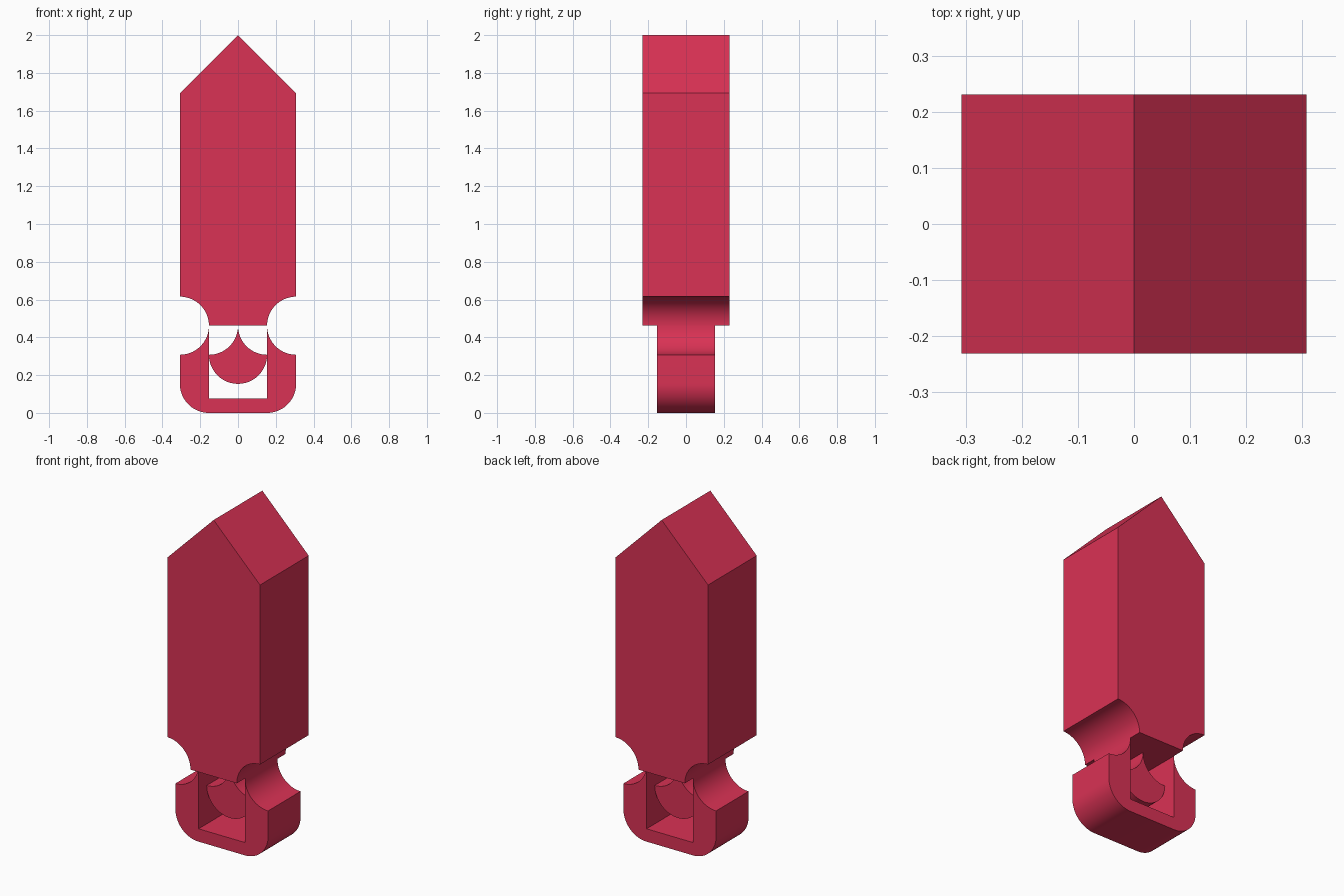
import bpy, bmesh, math

if "Cube" in bpy.data.objects:
    bpy.data.objects.remove(bpy.data.objects["Cube"])

U = 2 / 13          # module: the model is 13 modules tall
SEG = 20            # segments per quarter arc

mat = bpy.data.materials.new("red")
mat.diffuse_color = (0.70, 0.032, 0.09, 1)
mat.use_nodes = True
mat.node_tree.nodes["Principled BSDF"].inputs["Base Color"].default_value = mat.diffuse_color


def arc(cx, cz, a0, a1):
    """Quarter arc of one module radius, angles in degrees."""
    pts = []
    for i in range(SEG + 1):
        a = math.radians(a0 + (a1 - a0) * i / SEG)
        pts.append((cx + math.cos(a), cz + math.sin(a)))
    return pts


def mirrored(right):
    """Close a right-hand outline with its mirror image, merging points on the axis."""
    left = [(-x, z) for x, z in reversed(right) if abs(x) > 1e-6]
    return right + left


def extrude_profile(name, profile, half_depth):
    """Extrude an xz outline (in modules) symmetrically along y."""
    bm = bmesh.new()
    verts = [bm.verts.new((x * U, -half_depth * U, z * U)) for x, z in profile]
    face = bm.faces.new(verts)
    res = bmesh.ops.extrude_face_region(bm, geom=[face], use_keep_orig=True)
    moved = [g for g in res["geom"] if isinstance(g, bmesh.types.BMVert)]
    bmesh.ops.translate(bm, verts=moved, vec=(0, 2 * half_depth * U, 0))
    bmesh.ops.recalc_face_normals(bm, faces=bm.faces)
    mesh = bpy.data.meshes.new(name)
    bm.to_mesh(mesh)
    bm.free()
    mesh.materials.append(mat)
    obj = bpy.data.objects.new(name, mesh)
    bpy.context.collection.objects.link(obj)
    bpy.ops.object.select_all(action='DESELECT')
    obj.select_set(True)
    bpy.context.view_layer.objects.active = obj
    bpy.ops.object.shade_smooth_by_angle(angle=math.radians(30))
    return obj


# pointed body with scooped lower corners
body = [(0, 13), (2, 11)] + arc(2, 3, 90, 180)
extrude_profile("body", mirrored(body), 1.5)

# U-shaped base frame: rounded bottom, scooped shoulders, square opening
frame = [(1, 0.5)] + arc(2, 3, 180, 270) + arc(1, 1, 0, -90)
extrude_profile("base_frame", mirrored(frame), 1)

# drop-shaped tongue hanging inside the frame
tongue = [(0, 3)] + arc(1, 3, 180, 270)[1:] + arc(0, 2, 0, -90)[1:]
extrude_profile("tongue", mirrored(tongue), 0.5)
